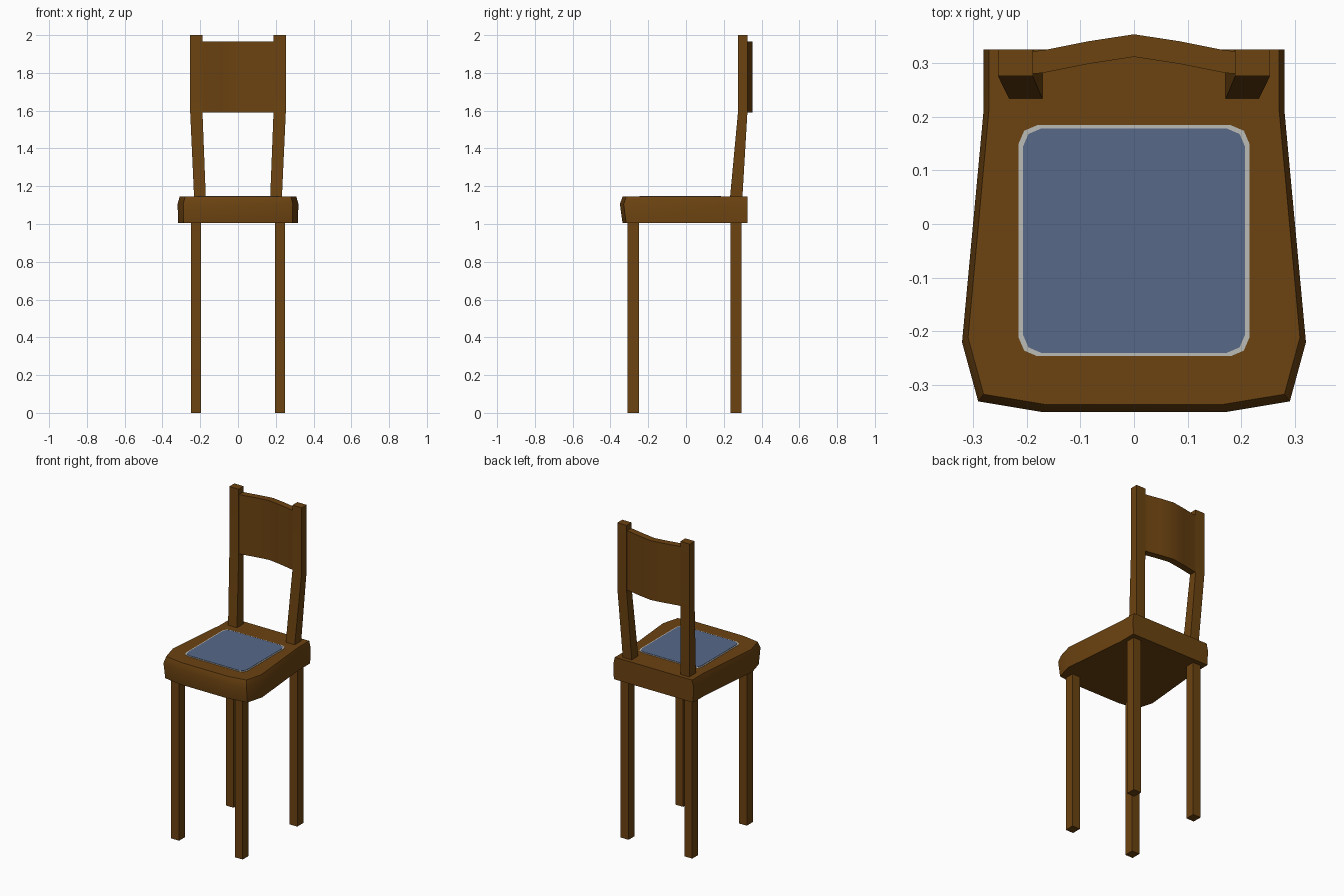
import bpy, bmesh, math

if "Cube" in bpy.data.objects:
    bpy.data.objects.remove(bpy.data.objects["Cube"])


def material(name, rgb):
    m = bpy.data.materials.new(name)
    m.diffuse_color = (*rgb, 1)
    m.use_nodes = True
    m.node_tree.nodes["Principled BSDF"].inputs["Base Color"].default_value = m.diffuse_color
    return m


BROWN = material("brown_wood", (0.15, 0.056, 0.0055))
BLUE = material("blue_cushion", (0.095, 0.14, 0.25))
PALE = material("pale_trim", (0.5, 0.5, 0.47))


def loft(name, rings, mat, angle=0):
    """Solid through a stack of rings with equal point counts."""
    bm = bmesh.new()
    loops = [[bm.verts.new(p) for p in r] for r in rings]
    n = len(loops[0])
    for a, b in zip(loops, loops[1:]):
        for i in range(n):
            j = (i + 1) % n
            bm.faces.new((a[i], a[j], b[j], b[i]))
    bm.faces.new(loops[0][::-1])
    bm.faces.new(loops[-1])
    bmesh.ops.recalc_face_normals(bm, faces=bm.faces)
    me = bpy.data.meshes.new(name)
    bm.to_mesh(me)
    bm.free()
    me.materials.append(mat)
    ob = bpy.data.objects.new(name, me)
    bpy.context.collection.objects.link(ob)
    if angle:
        bpy.ops.object.select_all(action='DESELECT')
        ob.select_set(True)
        bpy.context.view_layer.objects.active = ob
        bpy.ops.object.shade_smooth_by_angle(angle=math.radians(angle))
    return ob


def rect(x0, x1, y0, y1, z):
    return [(x0, y0, z), (x1, y0, z), (x1, y1, z), (x0, y1, z)]


def mirrored(half):
    return half + [(-x, y) for x, y in reversed(half)]


# Seat: tapered slab with a rounded front and softened upper edge
outline = mirrored([(0.17, -0.35), (0.29, -0.33), (0.32, -0.22), (0.28, 0.21), (0.28, 0.325)])
seat_rings = [[(x * sx, y * (sy if y < 0 else 1), z) for x, y in outline]
              for z, sx, sy in ((1.005, 0.99, 0.96), (1.105, 1, 1), (1.145, 0.965, 0.96))]
loft("seat", seat_rings, BROWN, 40)


# Cushion panel and its pale edge, nearly flush with the seat
def pad(name, w, y0, y1, z, mat):
    c = 0.035
    pts = mirrored([(w - c, y0), (w - c * 0.3, y0 + c * 0.3), (w, y0 + c),
                    (w, y1 - c), (w - c * 0.3, y1 - c * 0.3), (w - c, y1)])
    loft(name, [[(x, y, h) for x, y in pts] for h in (1.142, z)], mat)


pad("cushion_trim", 0.215, -0.246, 0.184, 1.147, PALE)
pad("cushion", 0.207, -0.24, 0.178, 1.149, BLUE)

for s, side in ((-1, "left"), (1, "right")):
    # Square legs
    for part, y0, y1 in (("front_leg", -0.31, -0.25), ("back_leg", 0.235, 0.295)):
        loft(f"{part}_{side}", [rect(s * 0.195, s * 0.25, y0, y1, z) for z in (0, 1.02)], BROWN)
    # Back posts, leaning out and back up to the panel
    loft(f"back_post_{side}", [
        rect(s * 0.17, s * 0.232, 0.232, 0.298, 1.13),
        rect(s * 0.188, s * 0.253, 0.275, 0.325, 1.59),
        rect(s * 0.188, s * 0.253, 0.275, 0.325, 2.0)], BROWN, 30)

# Bowed back panel
arc = [(-0.2, 0.279), (-0.17, 0.281), (-0.085, 0.298), (0, 0.311), (0.085, 0.298), (0.17, 0.281), (0.2, 0.279)]
panel = arc + [(x, y + 0.042) for x, y in reversed(arc)]
loft("back_panel", [[(x, y, z) for x, y in panel] for z in (1.59, 1.965)], BROWN, 35)
